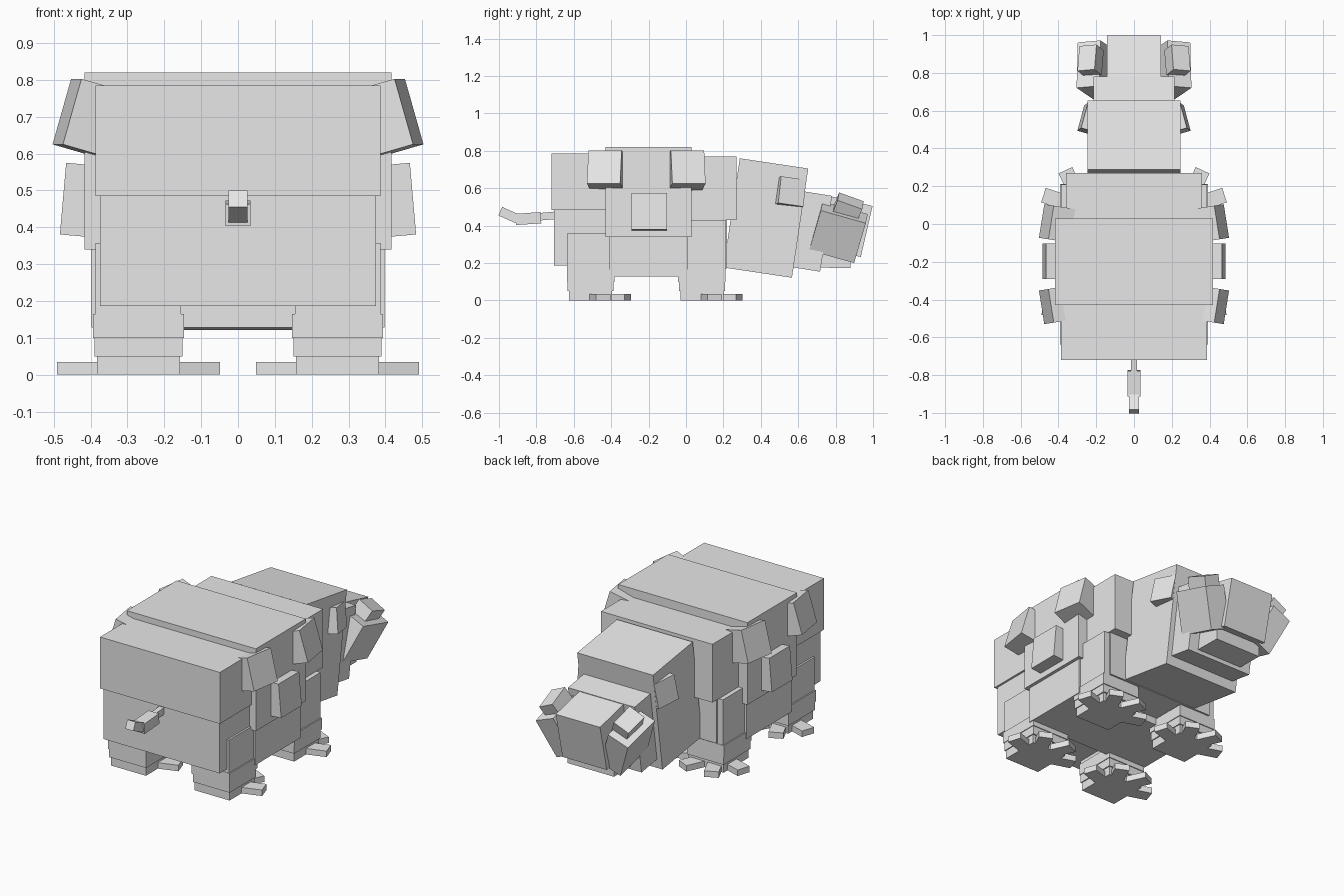
import bpy
from math import radians, sin, cos

cube = bpy.data.objects.get("Cube")
if cube:
    bpy.data.objects.remove(cube, do_unlink=True)

grey = bpy.data.materials.new("plain_grey")
grey.use_nodes = True
grey.diffuse_color = (0.8, 0.8, 0.8, 1)
grey.node_tree.nodes["Principled BSDF"].inputs["Base Color"].default_value = (0.8, 0.8, 0.8, 1)


def block(name, centre, size, turn=(0, 0, 0)):
    """A box of the given size, turned by pitch, roll and yaw in degrees."""
    bpy.ops.mesh.primitive_cube_add(size=1, location=centre,
                                    rotation=[radians(a) for a in turn])
    ob = bpy.context.object
    ob.name = name
    ob.scale = size
    ob.data.materials.append(grey)
    return ob


def pair(name, centre, size, turn=(0, 0, 0)):
    """A box on the left and its mirror image on the right."""
    x, y, z = centre
    pitch, roll, yaw = turn
    block("left_" + name, centre, size, turn)
    block("right_" + name, (-x, y, z), size, (pitch, -roll, -yaw))


def slab(name, half_width, y0, y1, z0, z1):
    """An upright box centred on x = 0."""
    block(name, (0, (y0 + y1) / 2, (z0 + z1) / 2), (2 * half_width, y1 - y0, z1 - z0))


# Body sections
slab("rear_upper_body", 0.387, -0.72, -0.40, 0.485, 0.785)
slab("rear_lower_body", 0.375, -0.705, -0.38, 0.187, 0.487)
slab("middle_upper_body", 0.417, -0.43, 0.03, 0.34, 0.82)
slab("middle_lower_body", 0.398, -0.41, 0.01, 0.128, 0.36)
slab("front_upper_body", 0.36, -0.02, 0.27, 0.43, 0.77)
slab("front_lower_body", 0.35, -0.02, 0.22, 0.17, 0.45)

# Head
block("neck", (0, 0.427, 0.441), (0.49, 0.37, 0.59), (-8.5, 0, 0))
block("face", (0, 0.665, 0.37), (0.43, 0.17, 0.41), (-9, 0, 0))
block("snout", (0, 0.832, 0.400), (0.286, 0.275, 0.28), (-13, 0, 0))
block("jaw", (0, 0.77, 0.28), (0.30, 0.22, 0.21), (-1, 0, 0))
pair("cheek", (0.195, 0.815, 0.365), (0.13, 0.25, 0.24), (-17, 22, -5))
pair("brow", (0.23, 0.865, 0.495), (0.10, 0.14, 0.09), (-22, 25, -5))
pair("ear", (0.243, 0.56, 0.58), (0.06, 0.14, 0.145), (-8, -6, 16))

# Armour plates on the flanks
pair("front_shoulder_plate", (0.388, 0.0, 0.692), (0.16, 0.18, 0.185), (0, -16, 9))
pair("rear_shoulder_plate", (0.388, -0.425, 0.692), (0.16, 0.18, 0.185), (0, -16, -9))
pair("flank_plate", (0.42, -0.197, 0.473), (0.11, 0.19, 0.195), (0, -5, 0))

# Legs with stepped feet and splayed toes
for name, y, top in (("rear", -0.51, 0.357), ("front", 0.085, 0.43)):
    x = 0.27
    pair(name + "_thigh", (x, y, (top + 0.15) / 2), (0.232, 0.25, top - 0.15))
    pair(name + "_shin", (x, y, 0.132), (0.246, 0.255, 0.066))
    pair(name + "_ankle", (x, y, 0.075), (0.238, 0.245, 0.05))
    pair(name + "_foot", (x, y, 0.025), (0.226, 0.23, 0.05))
    for angle in (-72, -25, 25, 72):
        a = radians(angle)
        pair(name + "_toe", (x + 0.15 * sin(a), y + 0.15 * cos(a), 0.0175),
             (0.08, 0.14, 0.035), (0, 0, -angle))

# Tail
block("tail_base", (0, -0.735, 0.452), (0.03, 0.11, 0.04), (5, 0, 0))
block("tail_middle", (0, -0.843, 0.438), (0.068, 0.135, 0.06), (4, 0, 0))
block("tail_tip", (0, -0.945, 0.456), (0.052, 0.105, 0.05), (-24, 0, 0))
